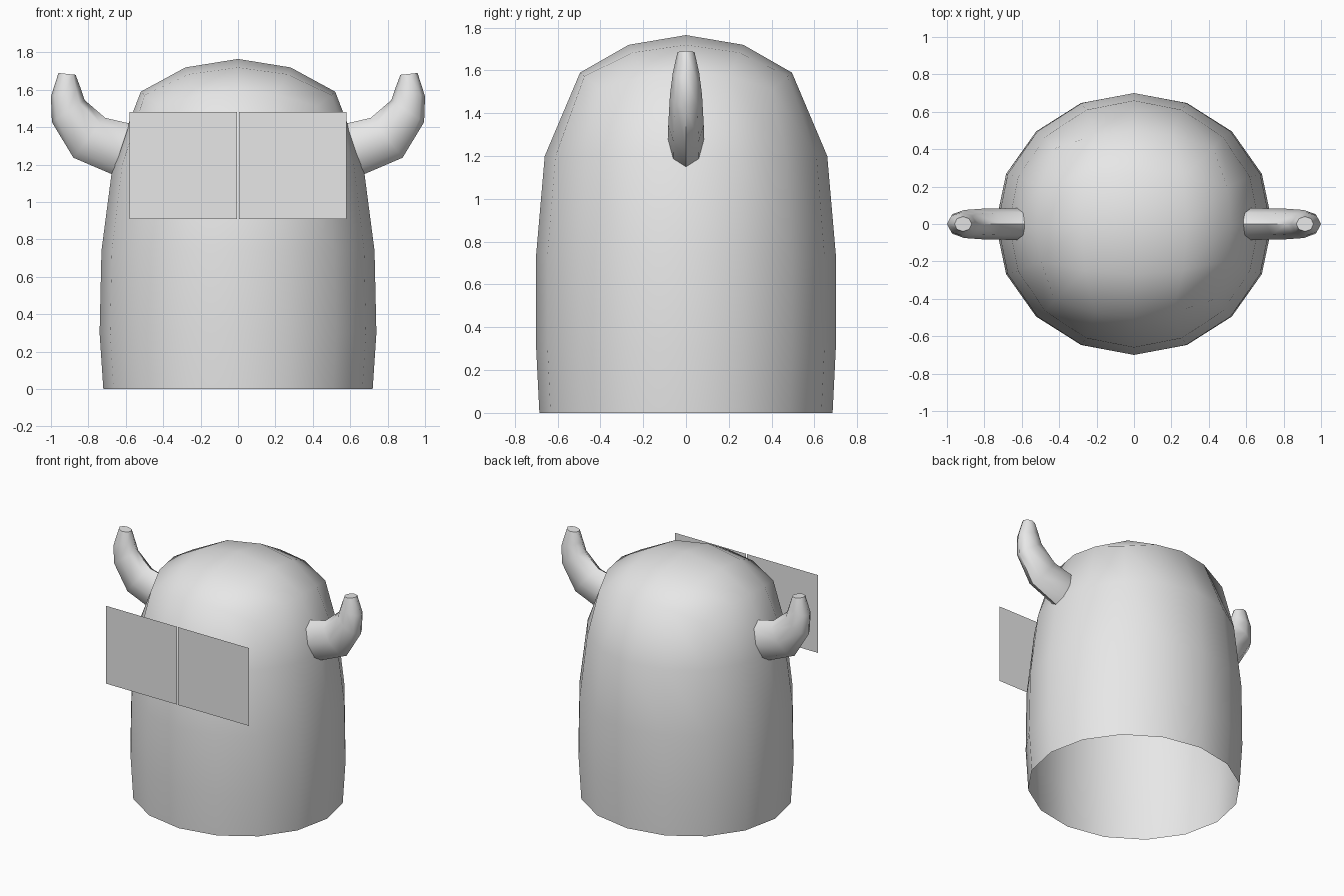
import bpy, bmesh, math
from mathutils import Vector

if "Cube" in bpy.data.objects:
    bpy.data.objects.remove(bpy.data.objects["Cube"])

grey = bpy.data.materials.new("plain grey")
grey.diffuse_color = (0.8, 0.8, 0.8, 1)
grey.use_nodes = True
grey.node_tree.nodes["Principled BSDF"].inputs["Base Color"].default_value = grey.diffuse_color


def finish(name, bm, smooth=True, fix=True):
    """Turn a bmesh into a named, coloured object."""
    if fix:
        bmesh.ops.recalc_face_normals(bm, faces=bm.faces[:])
    mesh = bpy.data.meshes.new(name)
    bm.to_mesh(mesh)
    bm.free()
    mesh.materials.append(grey)
    ob = bpy.data.objects.new(name, mesh)
    bpy.context.collection.objects.link(ob)
    if smooth:
        bpy.ops.object.select_all(action='DESELECT')
        bpy.context.view_layer.objects.active = ob
        ob.select_set(True)
        bpy.ops.object.shade_smooth_by_angle(angle=math.radians(60))
    return ob


def skin(bm, a, b):
    """Quads between two closed rings."""
    n = len(a)
    for i in range(n):
        bm.faces.new((a[i], a[(i + 1) % n], b[(i + 1) % n], b[i]))


# Body: a 4 x 4 rounded-cube cap on top of sixteen-sided rings, open below
RX, RY, DOME_Z, DOME_H = 0.735, 0.70, 1.167, 0.598
bm = bmesh.new()
grid = {}
for i in range(-2, 3):
    for j in range(-2, 3):
        d = Vector((math.tan(i * math.pi / 8), math.tan(j * math.pi / 8), 1)).normalized()
        grid[i, j] = bm.verts.new((d.x * RX, d.y * RY, DOME_Z + d.z * DOME_H))
for i in range(-2, 2):
    for j in range(-2, 2):
        bm.faces.new((grid[i, j], grid[i + 1, j], grid[i + 1, j + 1], grid[i, j + 1]))
edge = [k for k in grid if max(abs(k[0]), abs(k[1])) == 2]
edge.sort(key=lambda k: math.atan2(k[1], k[0]) % (2 * math.pi))
upper = [grid[k] for k in edge]
for z, rx, ry in ((1.20, 0.67, 0.66), (0.74, 0.73, 0.70), (0.30, 0.74, 0.70), (0, 0.72, 0.685)):
    ring = [bm.verts.new((rx * math.cos(k * math.pi / 8), ry * math.sin(k * math.pi / 8), z))
            for k in range(16)]
    skin(bm, upper, ring)
    upper = ring
body = finish("body", bm)

# Horns: eight-sided rings given by inner point, outer point and half depth
HORN = (((0.58, 1.42), (0.67, 1.147), 0.085),
        ((0.71, 1.45), (0.88, 1.237), 0.083),
        ((0.82, 1.545), (0.995, 1.427), 0.075),
        ((0.842, 1.61), (1.0, 1.565), 0.062),
        ((0.868, 1.68), (0.96, 1.69), 0.04))
for side, label in ((-1, "left_horn"), (1, "right_horn")):
    bm = bmesh.new()
    rings = []
    for inner, outer, depth in HORN:
        p, q = Vector(inner), Vector(outer)
        mid, half = (p + q) / 2, (p - q) / 2
        ring = []
        for k in range(8):
            a = k * math.pi / 4
            c = mid + half * math.cos(a)
            ring.append(bm.verts.new((side * c.x, depth * math.sin(a), c.y)))
        rings.append(ring)
    for a, b in zip(rings, rings[1:]):
        skin(bm, a, b)
    bm.faces.new(rings[0])
    bm.faces.new(rings[-1])
    finish(label, bm)

# Eye panels: two flat squares standing in front of the body
for side, label in ((-1, "left_eye_panel"), (1, "right_eye_panel")):
    bm = bmesh.new()
    x0, x1 = sorted((side * 0.005, side * 0.58))
    bm.faces.new([bm.verts.new((x, -0.70, z)) for x, z in
                  ((x0, 0.91), (x1, 0.91), (x1, 1.48), (x0, 1.48))])
    finish(label, bm, smooth=False, fix=False)
